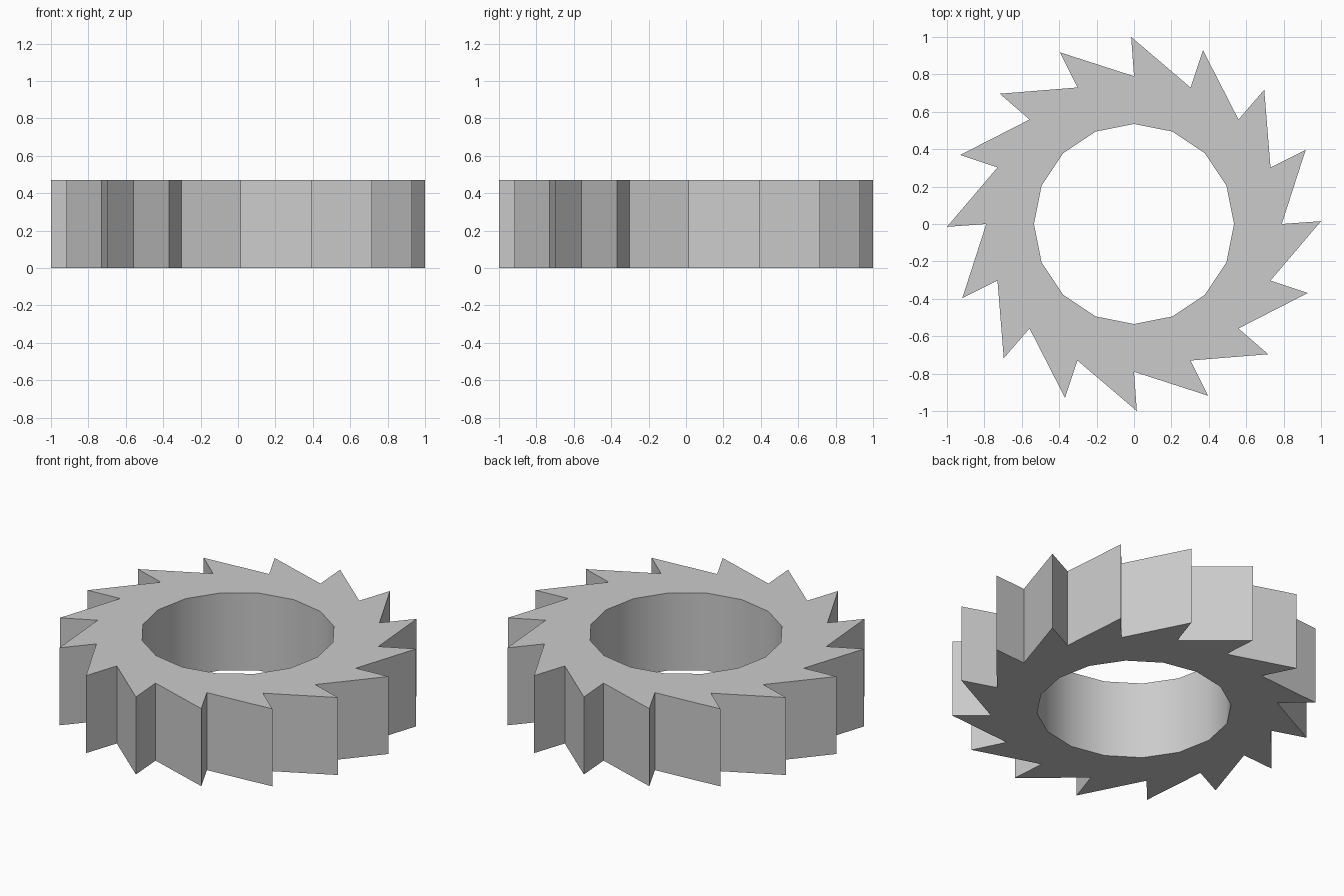
import bpy, bmesh
from math import radians, cos, sin

if "Cube" in bpy.data.objects:
    bpy.data.objects.remove(bpy.data.objects["Cube"])

TEETH = 16
STEP = 360 / TEETH
HEIGHT = 0.47
R_BORE, R_ROOT, R_TIP = 0.535, 0.79, 1.0
TIP_LEAD = 0.86   # tips lean slightly past their roots

bm = bmesh.new()


def ring(radius, z, offset=0.0):
    angles = [radians(STEP * k + offset) for k in range(TEETH)]
    return [bm.verts.new((radius * cos(a), radius * sin(a), z)) for a in angles]


# Bore, root and tip rings, bottom and top
bore, root, tip = [
    (ring(r, 0, o), ring(r, HEIGHT, o))
    for r, o in ((R_BORE, 0), (R_ROOT, 0), (R_TIP, TIP_LEAD))
]

for k in range(TEETH):
    n = (k + 1) % TEETH
    # Flat annulus and tooth on both caps
    for s in (0, 1):
        bm.faces.new((bore[s][k], root[s][k], root[s][n], bore[s][n]))
        bm.faces.new((root[s][k], tip[s][n], root[s][n]))
    # Long tooth flank, steep tooth face
    bm.faces.new((root[0][k], tip[0][n], tip[1][n], root[1][k]))
    bm.faces.new((tip[0][n], root[0][n], root[1][n], tip[1][n]))
    # Smooth bore wall
    wall = bm.faces.new((bore[0][n], bore[0][k], bore[1][k], bore[1][n]))
    wall.smooth = True

bmesh.ops.recalc_face_normals(bm, faces=bm.faces)

# Keep the bore rims and the tooth corners crisp
for e in bm.edges:
    if e.calc_face_angle(0) > radians(30):
        e.smooth = False

mesh = bpy.data.meshes.new("ratchet_wheel")
bm.to_mesh(mesh)
bm.free()
wheel = bpy.data.objects.new("ratchet_wheel", mesh)
bpy.context.collection.objects.link(wheel)
